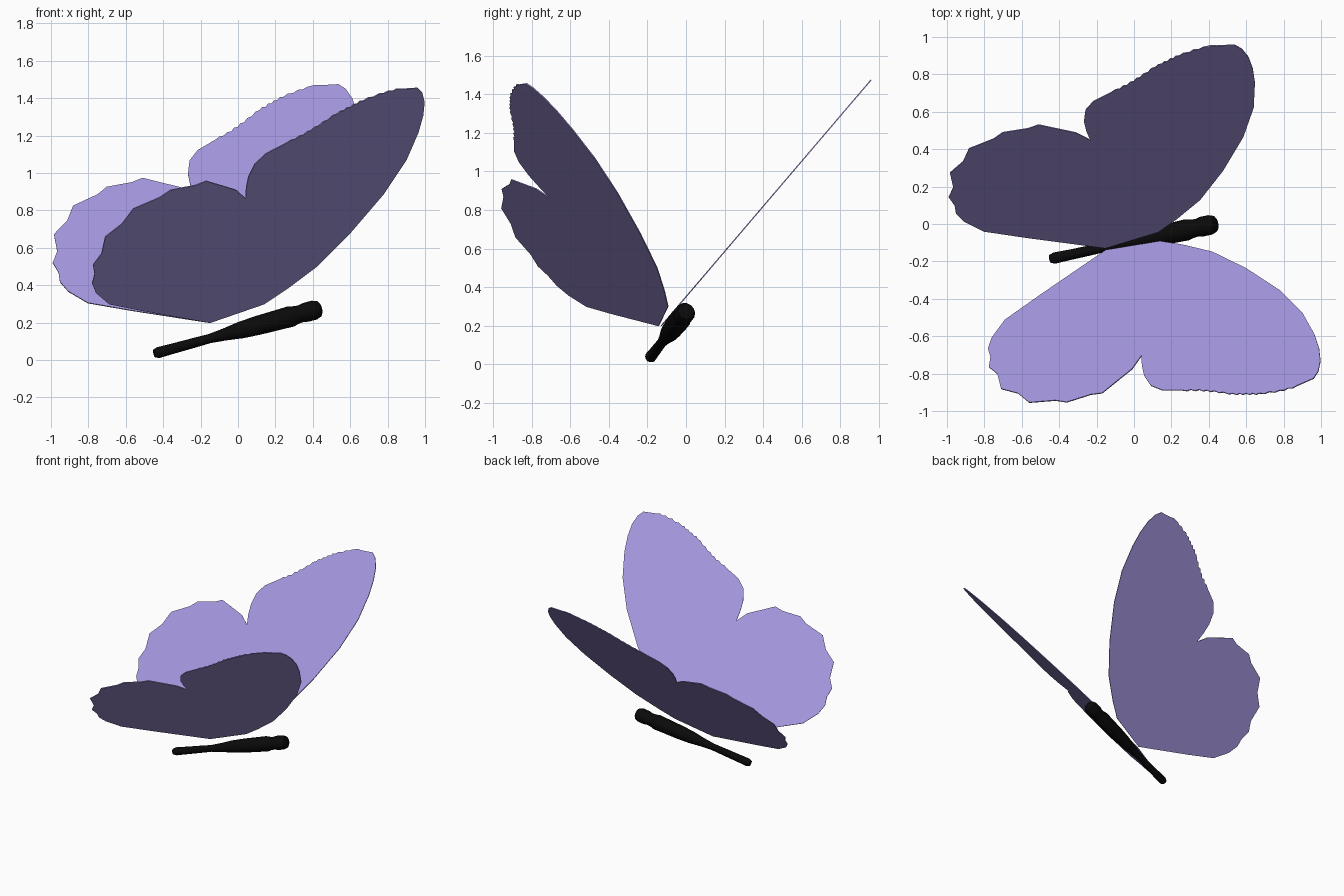
import bpy, bmesh, math
from mathutils import Vector

if "Cube" in bpy.data.objects:
    bpy.data.objects.remove(bpy.data.objects["Cube"])


def material(name, rgb):
    m = bpy.data.materials.new(name)
    m.diffuse_color = (*rgb, 1)
    m.use_nodes = True
    m.node_tree.nodes["Principled BSDF"].inputs["Base Color"].default_value = m.diffuse_color
    return m


PURPLE = material("soft purple", (0.37, 0.30, 0.72))
BLACK = material("black", (0.003, 0.003, 0.003))


def make_object(name, bm, mat):
    bmesh.ops.recalc_face_normals(bm, faces=bm.faces)
    me = bpy.data.meshes.new(name)
    bm.to_mesh(me)
    bm.free()
    ob = bpy.data.objects.new(name, me)
    bpy.context.collection.objects.link(ob)
    me.materials.append(mat)
    return ob


# Wing outline in x, z: leading edge, tip, ruffled top edge, notch, scalloped hind wing
LEADING = [(-.15, .20), (.14, .30), (.26, .38), (.42, .50), (.60, .68), (.78, .89),
           (.90, 1.07), (.965, 1.22), (.99, 1.31), (.997, 1.38), (.985, 1.43), (.96, 1.455)]
RUFFLED = [(.87, 1.452), (.78, 1.43), (.67, 1.39), (.60, 1.355), (.53, 1.32),
           (.43, 1.255), (.35, 1.207), (.26, 1.162)]
HIND = [(.15, 1.105), (.09, 1.05), (.055, .98), (.043, .92), (.04, .865), (-.01, .91),
        (-.06, .925), (-.17, .958), (-.23, .935), (-.36, .91), (-.42, .87), (-.56, .81),
        (-.62, .73), (-.71, .66), (-.73, .57), (-.775, .51), (-.767, .46), (-.78, .41),
        (-.76, .36), (-.69, .30), (-.50, .262)]


def ruffle(points):
    # Small teeth between neighbouring points
    out = []
    for (x0, z0), (x1, z1) in zip(points, points[1:]):
        for i in range(4):
            t = i / 4
            out.append((x0 + (x1 - x0) * t, z0 + (z1 - z0) * t + (.004 if i % 2 else -.003)))
    return out + [points[-1]]


OUTLINE = LEADING + ruffle(RUFFLED) + HIND
ROOT = Vector((-.15, -.14, .20))
MIRROR = Vector((.2305, -.973, -.01)).normalized()   # normal of the body's plane of symmetry


def wing(name, mirrored):
    bm = bmesh.new()
    verts = []
    for x, z in OUTLINE:
        p = Vector((x, .135 + .507 * x - .995 * z, z))
        if mirrored:
            p -= 2 * ((p - ROOT).dot(MIRROR) + .006) * MIRROR
        verts.append(bm.verts.new(p))
    face = bm.faces.new(verts)
    bmesh.ops.triangulate(bm, faces=[face])
    ob = make_object(name, bm, PURPLE)
    mod = ob.modifiers.new("thickness", 'SOLIDIFY')
    mod.thickness = .006
    mod.offset = 0


wing("front_wing_pair", False)
wing("back_wing_pair", True)

# Body: turned profile (position along axis, radius) from tail to head
TAIL, HEAD = Vector((-.448, -.187, .034)), Vector((.443, .003, .277))
PROFILE = [(0, .022), (.025, .030), (.12, .028), (.22, .027), (.33, .025), (.42, .033),
           (.52, .046), (.62, .052), (.74, .055), (.82, .057), (.85, .050), (.88, .047),
           (.91, .053), (.96, .053), (.99, .043), (1.0, .028)]
SIDES = 14
axis = HEAD - TAIL
turn = axis.to_track_quat('Z', 'Y')
bm = bmesh.new()
rings = []
for t, r in PROFILE:
    ring = []
    for i in range(SIDES):
        a = 2 * math.pi * i / SIDES
        ring.append(bm.verts.new(TAIL + axis * t + turn @ Vector((r * math.cos(a), r * math.sin(a), 0))))
    rings.append(ring)
for lo, hi in zip(rings, rings[1:]):
    for i in range(SIDES):
        j = (i + 1) % SIDES
        bm.faces.new((lo[i], lo[j], hi[j], hi[i]))
bm.faces.new(rings[0])
bm.faces.new(rings[-1])
body = make_object("body", bm, BLACK)
bpy.context.view_layer.objects.active = body
body.select_set(True)
bpy.ops.object.shade_smooth_by_angle(angle=math.radians(35))
